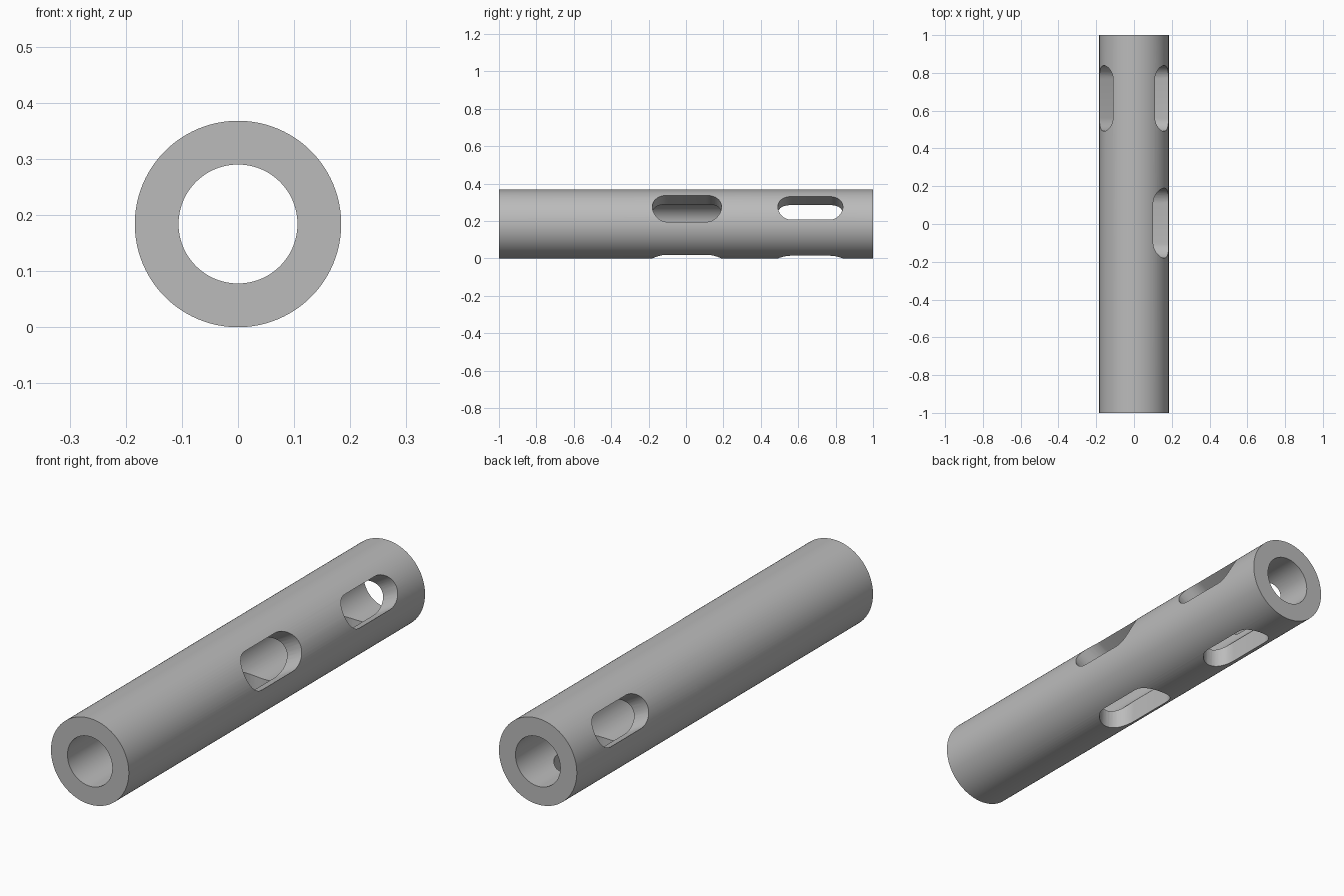
import bpy, bmesh, math
from mathutils import Matrix, Vector

if "Cube" in bpy.data.objects:
    bpy.data.objects.remove(bpy.data.objects["Cube"], do_unlink=True)

OUTER, BORE, HALF_LENGTH = 0.184, 0.106, 1.0
SIDES = 96

grey = bpy.data.materials.new("satin grey")
grey.use_nodes = True
colour = (0.5, 0.5, 0.5, 1)
grey.diffuse_color = colour
grey.node_tree.nodes["Principled BSDF"].inputs["Base Color"].default_value = colour


def make_object(name, bm):
    bmesh.ops.recalc_face_normals(bm, faces=bm.faces[:])
    mesh = bpy.data.meshes.new(name)
    bm.to_mesh(mesh)
    bm.free()
    mesh.materials.append(grey)
    obj = bpy.data.objects.new(name, mesh)
    bpy.context.collection.objects.link(obj)
    return obj


def tube(name):
    """Hollow cylinder along y, resting on the ground."""
    bm = bmesh.new()
    rings = []
    for radius, y in ((OUTER, -HALF_LENGTH), (OUTER, HALF_LENGTH),
                      (BORE, HALF_LENGTH), (BORE, -HALF_LENGTH)):
        angles = [2 * math.pi * i / SIDES for i in range(SIDES)]
        rings.append([bm.verts.new((radius * math.cos(a), y, OUTER + radius * math.sin(a)))
                      for a in angles])
    for k, ring in enumerate(rings):
        after = rings[(k + 1) % 4]
        for i in range(SIDES):
            j = (i + 1) % SIDES
            bm.faces.new((ring[i], ring[j], after[j], after[i]))
    return make_object(name, bm)


def slot_cutter(name, centre_y, length, width, degrees, steps=16):
    """Round-ended prism pointing outwards from the tube axis."""
    bm = bmesh.new()
    r, outline = width / 2, []
    for end in (1, -1):
        for i in range(steps + 1):
            a = math.pi * i / steps
            outline.append((0.03, centre_y + end * (length / 2 - r + r * math.sin(a)),
                            end * r * math.cos(a)))
    face = bm.faces.new([bm.verts.new(p) for p in outline])
    grown = bmesh.ops.extrude_face_region(bm, geom=[face])["geom"]
    bmesh.ops.translate(bm, vec=(0.25, 0, 0),
                        verts=[v for v in grown if isinstance(v, bmesh.types.BMVert)])
    turn = Matrix.Rotation(math.radians(-degrees), 4, "Y")
    bm.transform(Matrix.Translation(Vector((0, 0, OUTER))) @ turn)
    return make_object(name, bm)


body = tube("slotted_tube")

# Two rows of three slots, spaced evenly around the tube
cutters = []
for row, centre_y, length, width in (("middle", 0.005, 0.37, 0.165),
                                     ("rear", 0.665, 0.348, 0.143)):
    for degrees in (30, 150, 270):
        cutter = slot_cutter(f"{row}_slot_cutter_{degrees}", centre_y, length, width, degrees)
        cut = body.modifiers.new(cutter.name, "BOOLEAN")
        cut.operation, cut.solver, cut.object = "DIFFERENCE", "EXACT", cutter
        cutters.append(cutter)

# Apply the cuts and remove the helpers
bpy.context.view_layer.objects.active = body
body.select_set(True)
for cutter in cutters:
    cutter.select_set(False)
    bpy.ops.object.modifier_apply(modifier=cutter.name)
    bpy.data.objects.remove(cutter, do_unlink=True)

bpy.ops.object.shade_smooth_by_angle(angle=math.radians(30))
